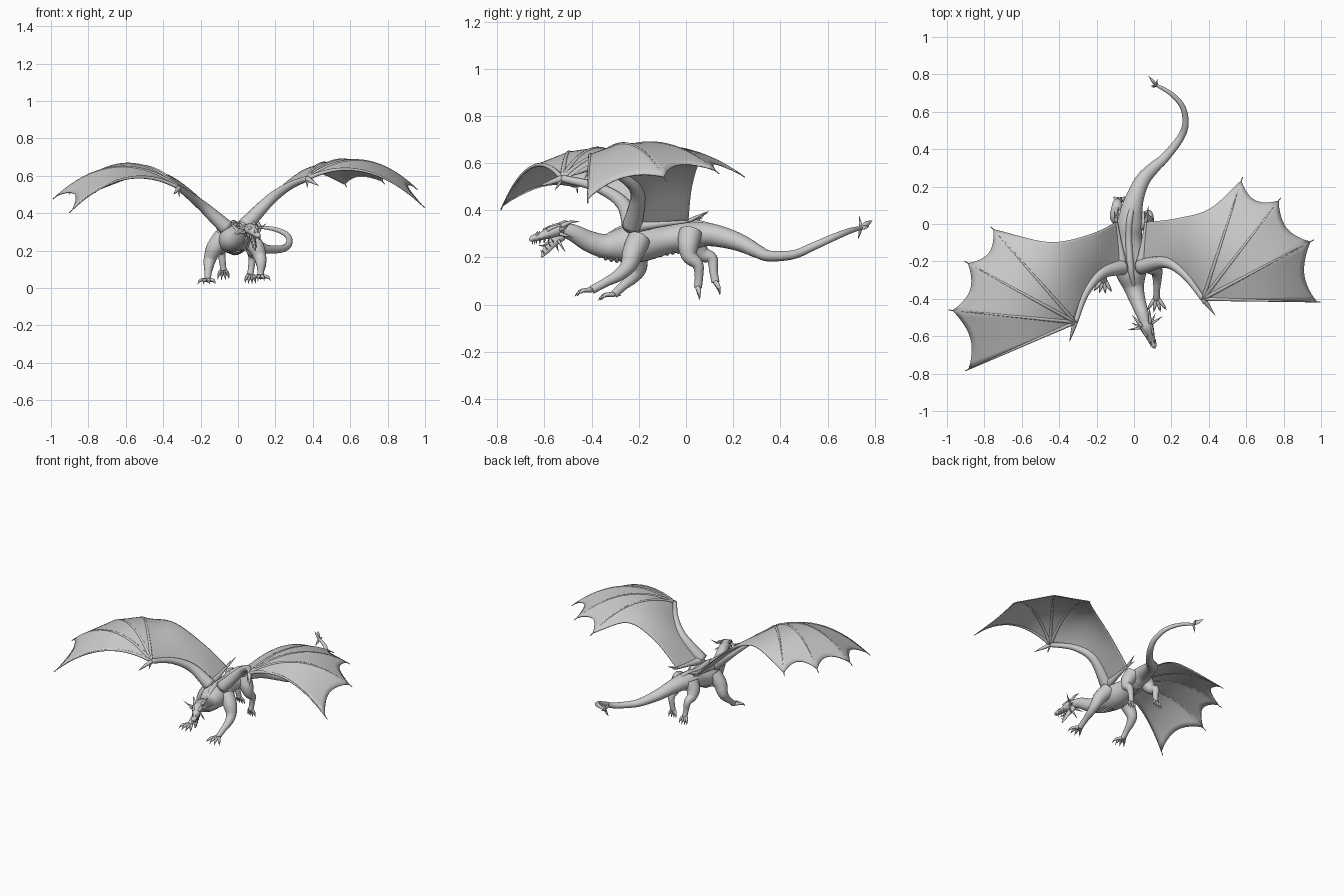
import bpy, math
from mathutils import Vector as V


def catmull(pts, n):
    """Smooth resample of equal-length tuples."""
    out = []
    for i in range(len(pts) - 1):
        p = [pts[max(i - 1, 0)], pts[i], pts[i + 1], pts[min(i + 2, len(pts) - 1)]]
        for k in range(n):
            t = k / n
            out.append(tuple(0.5 * (2 * b + (c - a) * t + (2 * a - 5 * b + 4 * c - d) * t * t
                                    + (3 * b - a - 3 * c + d) * t ** 3) for a, b, c, d in zip(*p)))
    return out + [tuple(pts[-1])]


def make(name, verts, faces):
    me = bpy.data.meshes.new(name)
    me.from_pydata(verts, [], faces)
    me.shade_smooth()
    ob = bpy.data.objects.new(name, me)
    bpy.context.collection.objects.link(ob)
    return ob


def tube(name, pts, sides=14, n=6):
    """Lofted tube through (x, y, z, radius[, vertical radius])."""
    pts = catmull([tuple(p) if len(p) == 5 else (*p, p[3]) for p in pts], n)
    cen = [V(p[:3]) for p in pts]
    d = (cen[-1] - cen[0]).normalized()
    ref = V((0, 0, 1)) if abs(d.z) < 0.6 else V((1, 0, 0))
    verts, faces = [], []
    for i, p in enumerate(pts):
        t = (cen[min(i + 1, len(cen) - 1)] - cen[max(i - 1, 0)]).normalized()
        a = t.cross(ref).normalized()
        b = a.cross(t)
        for k in range(sides):
            w = math.tau * k / sides
            verts.append(cen[i] + a * max(p[3], 5e-4) * math.cos(w) + b * max(p[4], 5e-4) * math.sin(w))
    for i in range(len(pts) - 1):
        for k in range(sides):
            j = (k + 1) % sides
            faces.append((i * sides + k, i * sides + j, (i + 1) * sides + j, (i + 1) * sides + k))
    faces += [tuple(reversed(range(sides))), tuple(range(len(verts) - sides, len(verts)))]
    return make(name, verts, faces)


def spike(name, a, b, r, lift=0.0):
    """Curved cone from a to b."""
    a, b = V(a), V(b)
    m = (a + b) / 2 + V((0, 0, lift))
    return tube(name, [(*a, r), (*m, r * 0.6), (*b, 0.0005)], 8, 3)


# Neck, torso and tail
tube("body", [
    (.062, -.54, .318, .026, .026), (.045, -.48, .305, .034, .036), (.02, -.41, .268, .042, .045),
    (.0, -.34, .248, .055, .053), (-.015, -.26, .255, .082, .075), (-.022, -.18, .26, .085, .076),
    (-.028, -.08, .275, .07, .06), (-.025, 0, .288, .072, .063), (-.012, .08, .298, .058, .051),
    (.012, .16, .285, .046, .044), (.05, .24, .258, .039, .036), (.11, .305, .225, .031, .028),
    (.165, .355, .206, .025, .023), (.245, .455, .212, .02, .019), (.275, .535, .245, .017, .017),
    (.26, .625, .285, .015, .015), (.2, .695, .313, .012, .012), (.115, .745, .326, .008, .008)], 24, 8)
# Ridge along the back
tube("back_ridge", [(.0, -.34, .29, .008), (-.017, -.24, .328, .018), (-.028, -.08, .331, .018),
                    (-.022, .03, .345, .018), (.0, .13, .328, .008)], 10)
# Belly plates
for i, (x, y, z, w) in enumerate(catmull([(.035, -.46, .262, .02), (.0, -.34, .196, .03), (-.02, -.22, .185, .045),
                                          (-.028, -.08, .216, .038), (-.024, .02, .23, .03)], 5)):
    tube("belly_plate", [(x - w, y, z + .012, .004), (x, y, z, .009), (x + w, y, z + .012, .004)], 8, 4)
# Leaf-shaped tail end
tail_end = V((.12, .742, .325))
for tip, r in (((.078, .79, .357), .014), ((.09, .735, .375), .009), ((.1, .73, .278), .009), ((.125, .775, .33), .008)):
    m = tail_end.lerp(V(tip), .45)
    tube("tail_blade", [(*tail_end, .007), (*m, r * .6, r), (*tip, .0005)], 8, 4)


# Head, in local forward / side / height coordinates
def H(f, s, z):
    return (.06 + .36 * f + .93 * s, -.53 - .93 * f + .36 * s, z)


tube("skull", [(*H(-.02, 0, .318), .024, .024), (*H(.02, 0, .316), .036, .028), (*H(.06, 0, .302), .028, .023),
               (*H(.1, 0, .287), .019, .015), (*H(.128, 0, .281), .016, .014), (*H(.142, 0, .272), .005, .006)], 16)
tube("lower_jaw", [(*H(.0, 0, .295), .026, .018), (*H(.04, 0, .262), .021, .011), (*H(.07, 0, .228), .015, .008),
                   (*H(.088, 0, .202), .004, .004)], 12)
tube("tongue", [(*H(.02, 0, .288), .01, .005), (*H(.07, 0, .255), .008, .004), (*H(.1, 0, .25), .002, .002)], 8)
for s in (-1, 1):
    spike("brow_ridge", H(.07, s * .018, .315), H(-.02, s * .036, .338), .009, .008)
    spike("main_horn", H(.01, s * .024, .332), H(-.065, s * .05, .352), .011, .008)
    spike("side_horn", H(.015, s * .028, .318), H(.0, s * .1, .345), .009, -.008)
    spike("cheek_horn", H(.015, s * .028, .3), H(-.03, s * .07, .285), .008)
    spike("jaw_horn", H(.02, s * .02, .272), H(-.005, s * .04, .222), .007)
    spike("nose_horn", H(.115, s * .009, .292), H(.1, s * .012, .312), .006)
    for k in range(4):
        f = .065 + k * .02
        spike("upper_tooth", H(f, s * (.023 - k * .003), .29 - k * .005), H(f, s * (.022 - k * .003), .262 - k * .003), .004)
        f = .04 + k * .013
        z = .264 - k * .016
        spike("lower_tooth", H(f, s * (.018 - k * .003), z), H(f + .012, s * (.018 - k * .003), z + .018), .003)


# Legs with clawed toes
def leg(name, pts, toe_dir, length, spread):
    tube(name, pts, 14)
    base = V(pts[-1][:3])
    d = V(toe_dir).normalized()
    for k in (-1.5, -.5, .5, 1.5):
        e = V((d.x + k * spread, d.y + abs(k) * .08, d.z)).normalized()
        a = base + V((k * .007, 0, 0))
        mid = a + e * length * .55 + V((0, 0, .008))
        tip = a + e * length
        tube(name + "_toe", [(*a, .011), (*mid, .009), (*(mid.lerp(tip, .45)), .007)], 8, 3)
        spike(name + "_claw", mid.lerp(tip, .35), tip - V((0, 0, .008)), .007, .004)
    spike(name + "_dew_claw", base, base - d * .03 - V((0, 0, .012)), .008)


leg("front_leg_right", [(.05, -.2, .275, .05), (.095, -.225, .22, .045), (.118, -.245, .165, .034), (.124, -.285, .125, .026),
                        (.122, -.34, .095, .019), (.12, -.4, .062, .018)], (.05, -1, -.25), .075, .38)
leg("front_leg_left", [(-.08, -.2, .275, .05), (-.125, -.205, .215, .045), (-.15, -.2, .155, .034), (-.157, -.225, .115, .026),
                       (-.16, -.265, .08, .019), (-.163, -.305, .043, .018)], (-.1, -1, -.25), .07, .38)
leg("hind_leg_right", [(.03, .02, .305, .05), (.06, .01, .255, .045), (.075, .015, .205, .033), (.078, .05, .17, .024),
                       (.072, .055, .12, .018), (.066, .05, .072, .017)], (0, .1, -1), .045, .3)
leg("hind_leg_left", [(-.06, .03, .305, .05), (-.085, .04, .255, .045), (-.092, .07, .215, .033), (-.09, .11, .195, .024),
                      (-.083, .117, .14, .018), (-.078, .125, .095, .017)], (0, .35, -1), .05, .3)


# Wings: each rib runs from leading point to trailing point with an upward arch
def wing(side, ribs, claw):
    def rib(r, u):
        return V(r[0:3]).lerp(V(r[3:6]), u) + V((0, 0, r[6] * 4 * u * (1 - u)))

    rows = [(r, .97) for r in catmull(ribs[:4], 8)]
    rows = [(r, 1 - .03 * (i / 24) ** 4) for i, (r, _) in enumerate(rows)]
    for a, b in zip(ribs[3:-1], ribs[4:]):
        for k in range(1, 11):
            t = k / 10
            rows.append((tuple(p + (q - p) * t for p, q in zip(a, b)), .97 - .085 * math.sin(math.pi * t) ** .8
                         if k < 10 else .97))
    nu = 20
    verts = [rib(r, um * j / nu) for r, um in rows for j in range(nu + 1)]
    w = nu + 1
    faces = [(i * w + j, i * w + j + 1, (i + 1) * w + j + 1, (i + 1) * w + j)
             for i in range(len(rows) - 1) for j in range(nu)]
    ob = make("wing_membrane_" + side, verts, faces)
    weld = ob.modifiers.new("weld", 'WELD')
    weld.merge_threshold = .0005
    sol = ob.modifiers.new("thickness", 'SOLIDIFY')
    sol.thickness = .006
    sol.offset = 0
    # Finger bones ending in points
    for r in ribs[3:]:
        tube("wing_finger_" + side, [(*rib(r, k / 10), .011 - .0085 * k / 10) for k in range(11)], 8, 2)
    # Arm and wrist claws
    radii = (.042, .03, .021, .015)
    tube("wing_arm_" + side, [(*r[:3], q) for r, q in zip(ribs, radii)], 14)
    wrist = V(ribs[3][:3])
    spike("wing_claw_" + side, wrist, claw, .015)
    spike("wing_small_claw_" + side, wrist, wrist + V((0, -.03, -.05)), .01)
    # Root muscle and spur beside the hip
    hip = V(ribs[0][3:6])
    tube("wing_root_" + side, [(*V(ribs[0][:3]), .03), (*V(ribs[0][:3]).lerp(hip, .5), .015), (*hip, .008)], 10)
    for dx in (-.012, .012):
        spike("hip_spur_" + side, hip, hip + V((dx, .075 + dx, .03 + dx)), .009)


wing("right", [
    (.035, -.23, .33, .065, .01, .355, 0), (.17, -.205, .47, .23, .03, .52, .015),
    (.275, -.275, .545, .41, .085, .615, .045), (.37, -.4, .585, .58, .25, .54, .105),
    (.37, -.4, .585, .785, .14, .555, .115), (.37, -.4, .585, .96, -.085, .525, .125),
    (.37, -.4, .585, .997, -.417, .43, .115)], (.435, -.49, .545))
wing("left", [
    (-.06, -.23, .32, -.095, .01, .35, 0), (-.175, -.265, .425, -.235, -.055, .5, .015),
    (-.26, -.37, .495, -.46, -.095, .615, .04), (-.315, -.525, .535, -.765, -.015, .51, .13),
    (-.315, -.525, .535, -.905, -.2, .5, .145), (-.315, -.525, .535, -.99, -.46, .475, .14),
    (-.315, -.525, .535, -.902, -.785, .402, .115)], (-.345, -.63, .5))
